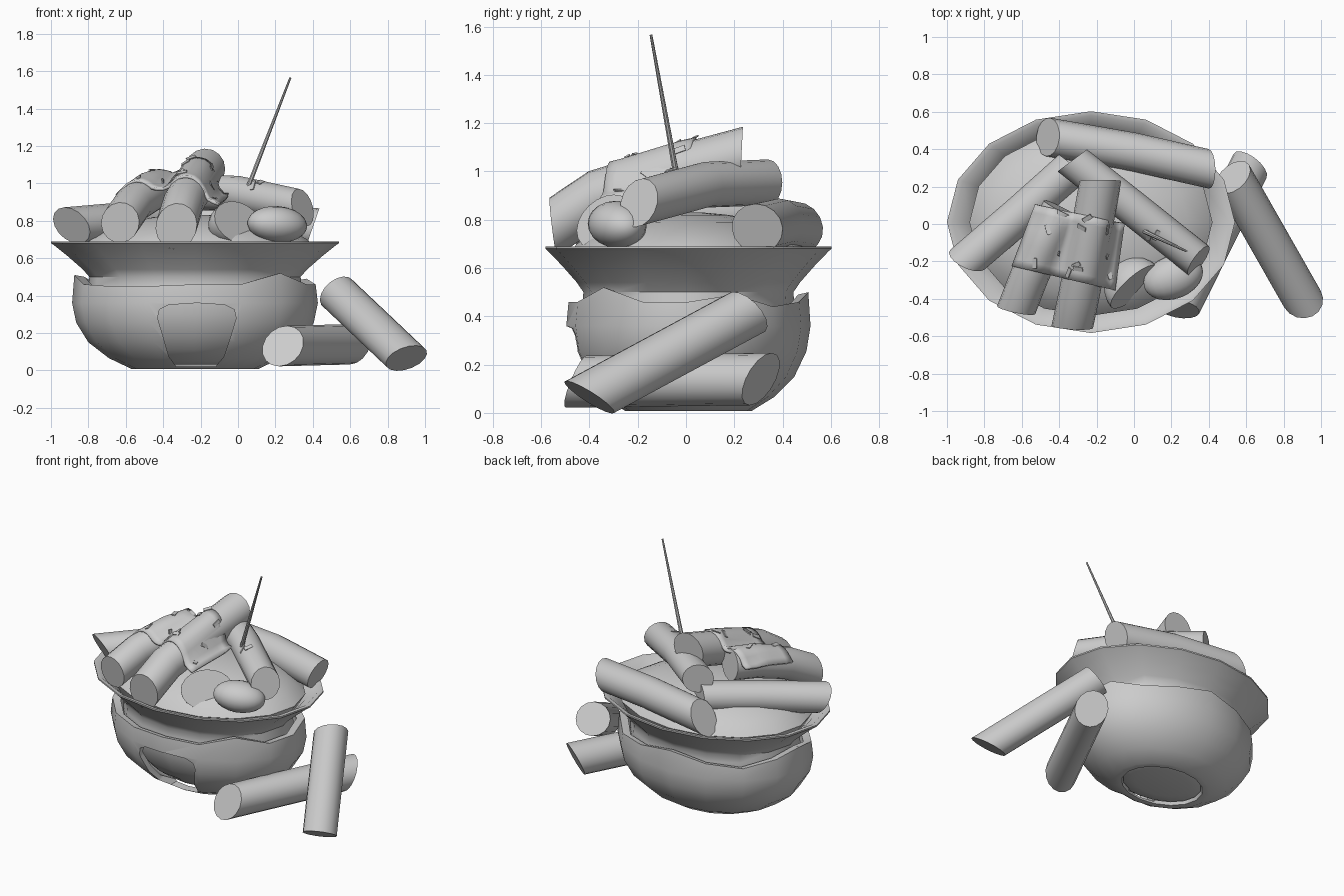
import bpy, bmesh, math, random
from mathutils import Vector, Matrix
from mathutils.bvhtree import BVHTree

if "Cube" in bpy.data.objects:
    bpy.data.objects.remove(bpy.data.objects["Cube"])

random.seed(4)
CX, CY, RATIO, SIDES = -0.23, 0.01, 0.77, 16


def smooth(ob, angle=40):
    bpy.ops.object.select_all(action='DESELECT')
    ob.select_set(True)
    bpy.context.view_layer.objects.active = ob
    bpy.ops.object.shade_smooth_by_angle(angle=math.radians(angle))


def finish(name, bm, angle=40):
    bmesh.ops.recalc_face_normals(bm, faces=bm.faces)
    me = bpy.data.meshes.new(name)
    bm.to_mesh(me)
    bm.free()
    ob = bpy.data.objects.new(name, me)
    bpy.context.collection.objects.link(ob)
    smooth(ob, angle)
    return ob


def bridge(bm, a, b):
    n = len(a)
    for i in range(n):
        bm.faces.new((a[i], a[(i + 1) % n], b[(i + 1) % n], b[i]))


def lathe(name, profile, jag=None, close=False):
    """Oval lathe; profile points flagged with a third value follow the jagged rim."""
    bm = bmesh.new()
    rings = []
    for p in profile:
        ring = []
        for i in range(SIDES):
            a = 2 * math.pi * i / SIDES
            z = p[1] + (jag[i] if len(p) > 2 else 0)
            ring.append(bm.verts.new((CX + p[0] * math.cos(a),
                                      CY + p[0] * RATIO * math.sin(a), z)))
        rings.append(ring)
    for a, b in zip(rings, rings[1:]):
        bridge(bm, a, b)
    if close:
        bridge(bm, rings[-1], rings[0])
    else:
        bm.faces.new(rings[0])
        bm.faces.new(rings[-1])
    return finish(name, bm)


# flared inner bowl
lathe("inner_bowl", [(0.20, 0.03), (0.32, 0.05), (0.42, 0.11), (0.51, 0.19), (0.565, 0.30),
                     (0.575, 0.40), (0.57, 0.45), (0.565, 0.50), (0.60, 0.54), (0.68, 0.61),
                     (0.755, 0.67), (0.77, 0.68), (0.77, 0.69), (0.74, 0.688), (0.65, 0.62),
                     (0.60, 0.56)])

# outer shell with uneven rim and open foot
jag = [0.0, 0.03, -0.02, 0.0, 0.04, 0.0, -0.02, 0.02,
       0.05, 0.0, -0.01, -0.01, 0.0, 0.0, 0.06, 0.0]
shell = lathe("outer_shell", [(0.28, 0.03), (0.29, 0.008), (0.34, 0.008), (0.46, 0.065),
                              (0.57, 0.15), (0.635, 0.255), (0.657, 0.36), (0.645, 0.46, 1),
                              (0.59, 0.45, 1), (0.605, 0.36), (0.59, 0.27), (0.53, 0.18),
                              (0.43, 0.09)], jag, True)

# rounded window cut in the front of the shell
bm = bmesh.new()
outline = [(-0.33, 0.02), (-0.12, 0.02), (-0.075, 0.075), (-0.04, 0.18), (-0.01, 0.28),
           (-0.02, 0.325), (-0.07, 0.35), (-0.22, 0.36), (-0.37, 0.35), (-0.42, 0.325),
           (-0.43, 0.28), (-0.40, 0.18), (-0.37, 0.075)]
ends = [[bm.verts.new((x, y, z)) for x, z in outline] for y in (-0.9, -0.1)]
bridge(bm, *ends)
bm.faces.new(ends[0])
bm.faces.new(ends[1])
cutter = finish("window_cutter", bm)
mod = shell.modifiers.new("window", 'BOOLEAN')
mod.operation, mod.solver, mod.object = 'DIFFERENCE', 'EXACT', cutter
bpy.context.view_layer.objects.active = shell
bpy.ops.object.modifier_apply(modifier="window")
bpy.data.objects.remove(cutter)
smooth(shell)

# sauce mound
lathe("sauce_mound", [(0.60, 0.57), (0.65, 0.655), (0.60, 0.70), (0.52, 0.745),
                      (0.40, 0.79), (0.22, 0.82), (0.08, 0.83)])


# rice cakes: thick rods with slanted flat ends
def rice_cake(name, pts, r, n0=None, n1=None):
    pts = [Vector(p) for p in pts]
    bm = bmesh.new()
    rings, last = [], len(pts) - 1
    for k, p in enumerate(pts):
        t = (pts[min(k + 1, last)] - pts[max(k - 1, 0)]).normalized()
        side = t.cross(Vector((0, 0, 1))).normalized()
        up = side.cross(t)
        n = n0 if k == 0 else n1 if k == last else None
        ring = []
        for i in range(16):
            a = 2 * math.pi * i / 16
            v = (side * math.cos(a) + up * math.sin(a)) * r
            if n:
                n = Vector(n)
                v -= t * (v.dot(n) / t.dot(n))
            ring.append(bm.verts.new(p + v))
        rings.append(ring)
    for a, b in zip(rings, rings[1:]):
        bridge(bm, a, b)
    bm.faces.new(rings[0])
    bm.faces.new(rings[-1])
    return finish(name, bm)


rice_cake("rice_cake_back", [(-0.46, 0.465, 0.77), (0.0, 0.385, 0.785), (0.40, 0.295, 0.765)],
          0.103, (-0.85, 0.1, 0.5), (1, 0, -0.35))
rice_cake("rice_cake_left", [(-0.89, -0.19, 0.775), (-0.6, 0.06, 0.80), (-0.32, 0.31, 0.82)],
          0.1, (-0.4, -0.7, -0.4), (0.6, 0.8, 0))
right = rice_cake("rice_cake_right", [(-0.33, 0.34, 0.955), (0.0, 0.08, 0.945), (0.345, -0.195, 0.87)],
                  0.095, (-0.6, 0.8, 0), (0.75, -0.55, 0.25))
front_a = rice_cake("rice_cake_front_a", [(-0.63, -0.46, 0.79), (-0.56, -0.28, 0.89),
                                          (-0.47, -0.08, 0.95), (-0.39, 0.08, 0.97)],
                    0.103, (-0.2, -1, -0.15))
front_b = rice_cake("rice_cake_front_b", [(-0.33, -0.55, 0.77), (-0.29, -0.36, 0.90),
                                          (-0.23, -0.05, 0.995), (-0.18, 0.23, 1.07)],
                    0.11, (-0.05, -1, -0.12), (0, 1, -0.05))
rice_cake("rice_cake_leaning", [(0.53, 0.25, 0.415), (0.90, -0.40, 0.065)], 0.107,
          (-0.5, 0.6, 0.6), (0.2, -0.5, -0.85))
rice_cake("rice_cake_floor", [(0.24, -0.455, 0.13), (0.62, 0.31, 0.14)], 0.108,
          (-0.2, -0.9, 0.4), (0.5, 0.7, -0.4))


# eggs, one whole and one halved
def egg(name, loc, axis, size, half=False):
    bm = bmesh.new()
    bmesh.ops.create_uvsphere(bm, u_segments=20, v_segments=12, radius=1)
    if half:
        bmesh.ops.bisect_plane(bm, geom=bm.verts[:] + bm.edges[:] + bm.faces[:],
                               plane_co=(0, 0, 0.01), plane_no=(0, 0, 1), clear_outer=True)
        bmesh.ops.holes_fill(bm, edges=[e for e in bm.edges if e.is_boundary])
    rot = Vector(axis).to_track_quat('Z', 'Y').to_matrix().to_4x4()
    bm.transform(Matrix.Translation(loc) @ rot @ Matrix.Diagonal((*size, 1)))
    return finish(name, bm)


egg("egg_whole", (0.21, -0.285, 0.78), (0.93, 0.35, -0.08), (0.115, 0.098, 0.165))
egg("egg_half", (0.0, -0.335, 0.79), (0.60, -0.66, 0.40), (0.165, 0.125, 0.16), True)

# cheese sheet draped over the two front cakes
joined = bmesh.new()
for ob in (front_a, front_b, right):
    joined.from_mesh(ob.data)
tree = BVHTree.FromBMesh(joined)
joined.free()


def drop(x, y):
    hit = tree.ray_cast(Vector((x, y, 3)), Vector((0, 0, -1)))
    bridge_z = 0.955 if -0.5 < x < -0.33 else 0.90   # sheet spans the gap between cakes
    floor = bridge_z + 0.2 * (y + 0.3) - 0.05 * max(0, (x + 0.12) / 0.07)
    return max(hit[0].z if hit[0] else 0, floor), hit[1] or Vector((0, 0, 1))


bm = bmesh.new()
bl, br = Vector((-0.53, 0.105)), Vector((-0.05, 0.0))
fl, fr = Vector((-0.655, -0.225)), Vector((-0.10, -0.355))
NU, NV = 20, 8
rows = []
for j in range(NV + 1):
    row = []
    for i in range(NU + 1):
        u, v = i / NU, j / NV
        p = fl.lerp(fr, u).lerp(bl.lerp(br, u), v)
        row.append(bm.verts.new((p.x, p.y, drop(p.x, p.y)[0] + 0.014)))
    rows.append(row)
for a, b in zip(rows, rows[1:]):
    for i in range(NU):
        bm.faces.new((a[i], a[i + 1], b[i + 1], b[i]))
for _ in range(2):
    bmesh.ops.smooth_vert(bm, verts=bm.verts, factor=0.3, use_axis_z=True)
cheese = finish("cheese_sheet", bm, 70)
mod = cheese.modifiers.new("thickness", 'SOLIDIFY')
mod.thickness, mod.offset = 0.016, -1

# herb flakes
bm = bmesh.new()
for x, y in [(-0.40, -0.16), (-0.30, -0.24), (-0.35, -0.26), (-0.28, -0.02), (-0.14, -0.03),
             (-0.14, -0.16), (-0.53, -0.21), (-0.13, -0.27), (0.08, -0.07), (-0.25, 0.03),
             (-0.46, -0.03), (-0.31, -0.22), (0.12, -0.06)]:
    z, n = drop(x, y)
    rot = n.to_track_quat('Z', 'Y').to_matrix().to_4x4()
    spin = Matrix.Rotation(random.uniform(0, 6.28), 4, 'Z') @ Matrix.Rotation(0.25, 4, 'X')
    bmesh.ops.create_cube(bm, size=1, matrix=Matrix.Translation((x, y, z + (0.016 if x < 0 else 0.003)))
                          @ rot @ spin @ Matrix.Diagonal((0.055, 0.024, 0.006, 1)))
finish("herb_flakes", bm, 30)

# wooden pick
bm = bmesh.new()
a, b = Vector((0.035, -0.03, 0.93)), Vector((0.28, -0.145, 1.565))
rot = (b - a).to_track_quat('Z', 'Y').to_matrix().to_4x4()
bmesh.ops.create_cone(bm, cap_ends=True, segments=8, radius1=0.014, radius2=0.006,
                      depth=(b - a).length, matrix=Matrix.Translation((a + b) / 2) @ rot)
finish("wooden_pick", bm)
